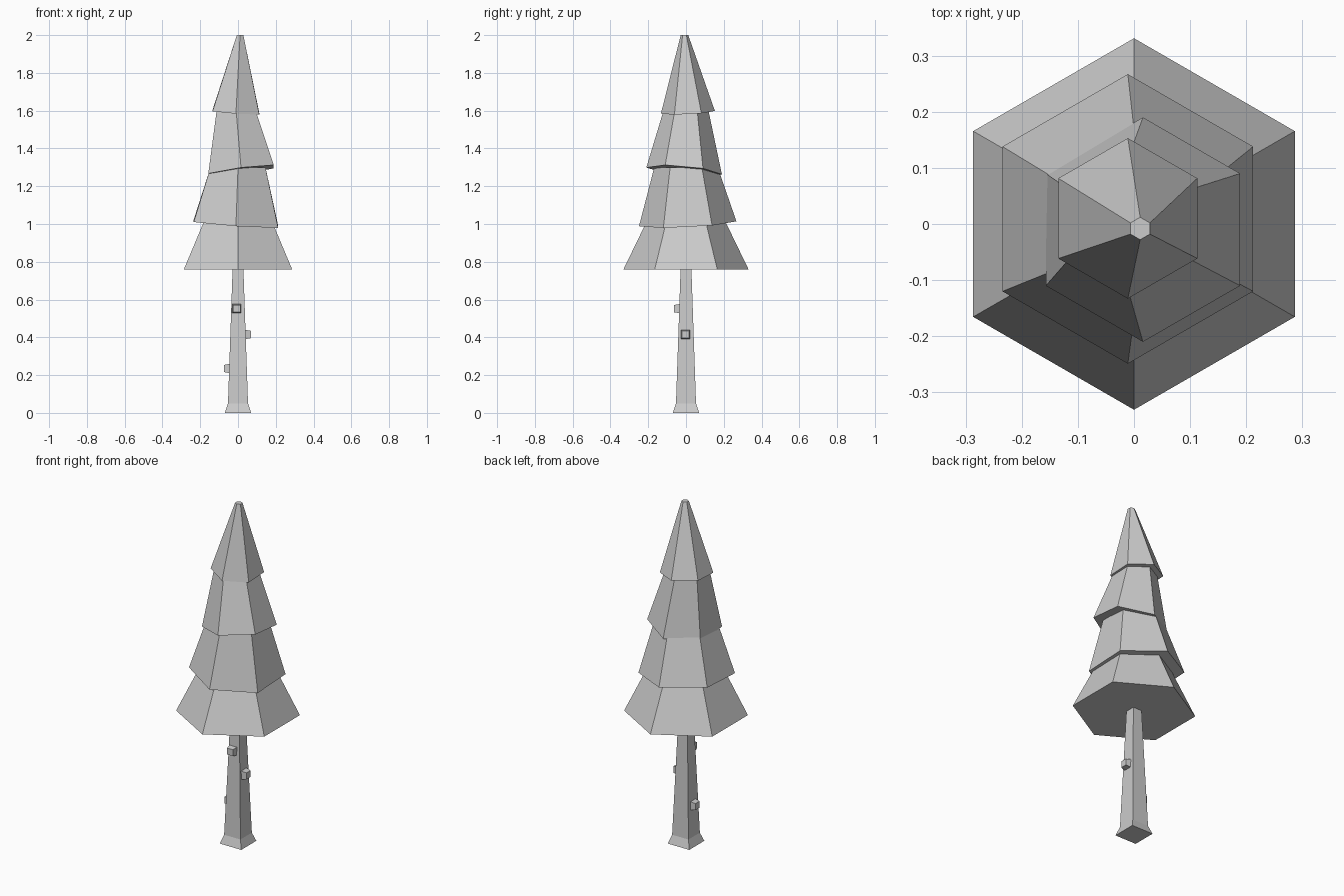
import bpy, bmesh
from math import sin, cos, pi

if "Cube" in bpy.data.objects:
    bpy.data.objects.remove(bpy.data.objects["Cube"])


def loft(name, rings):
    """Closed flat-shaded solid through a stack of equal-sized rings."""
    bm = bmesh.new()
    loops = [[bm.verts.new(p) for p in ring] for ring in rings]
    for a, b in zip(loops, loops[1:]):
        for i in range(len(a)):
            j = (i + 1) % len(a)
            bm.faces.new((a[i], a[j], b[j], b[i]))
    bm.faces.new(loops[0][::-1])
    bm.faces.new(loops[-1])
    bmesh.ops.recalc_face_normals(bm, faces=bm.faces)
    mesh = bpy.data.meshes.new(name)
    bm.to_mesh(mesh)
    bm.free()
    obj = bpy.data.objects.new(name, mesh)
    bpy.context.collection.objects.link(obj)
    return obj


def hexagon(cx, cy, z, r, tilt_x=0, tilt_y=0):
    pts = []
    for k in range(6):
        a = pi / 2 + k * pi / 3
        x, y = cx + r * cos(a), cy + r * sin(a)
        pts.append((x, y, z + tilt_x * x + tilt_y * y))
    return pts


def square(half, z):
    return [(sx * half, sy * half, z) for sx, sy in ((-1, -1), (1, -1), (1, 1), (-1, 1))]


# trunk with flared foot
loft("trunk", [square(0.07, 0), square(0.053, 0.05), square(0.028, 0.78)])

# foliage tiers: bottom ring (tilted) and top ring
tiers = {
    "foliage_bottom": ((0, 0, 0.76, 0.331), (0, 0, 1.02, 0.205)),
    "foliage_lower": ((-0.011, 0.009, 1.0, 0.258, -0.07, 0.05), (0, 0, 1.30, 0.168)),
    "foliage_upper": ((0.016, -0.01, 1.278, 0.2, 0.13, -0.09), (-0.01, 0, 1.60, 0.119)),
    "foliage_top": ((-0.011, 0.01, 1.59, 0.143, -0.07, 0.05), (0.011, -0.008, 2.0, 0.02)),
}
for name, (low, high) in tiers.items():
    loft(name, [hexagon(*low), hexagon(*high)])


# branch stubs: tapered pegs pointing out of the trunk
def stub(name, direction, start, end, side, z):
    dx, dy = direction
    rings = []
    for d, h in ((start, 0.025), (end, 0.019)):
        rings.append([(dx * d - dy * (side + u * h), dy * d + dx * (side + u * h), z + v * h)
                      for u, v in ((-1, -1), (1, -1), (1, 1), (-1, 1))])
    loft(name, rings)


stub("front_stub", (0, -1), 0.03, 0.064, -0.007, 0.552)
stub("right_stub", (1, 0), 0.035, 0.07, -0.003, 0.415)
stub("left_stub", (-1, 0), 0.04, 0.075, 0, 0.235)
